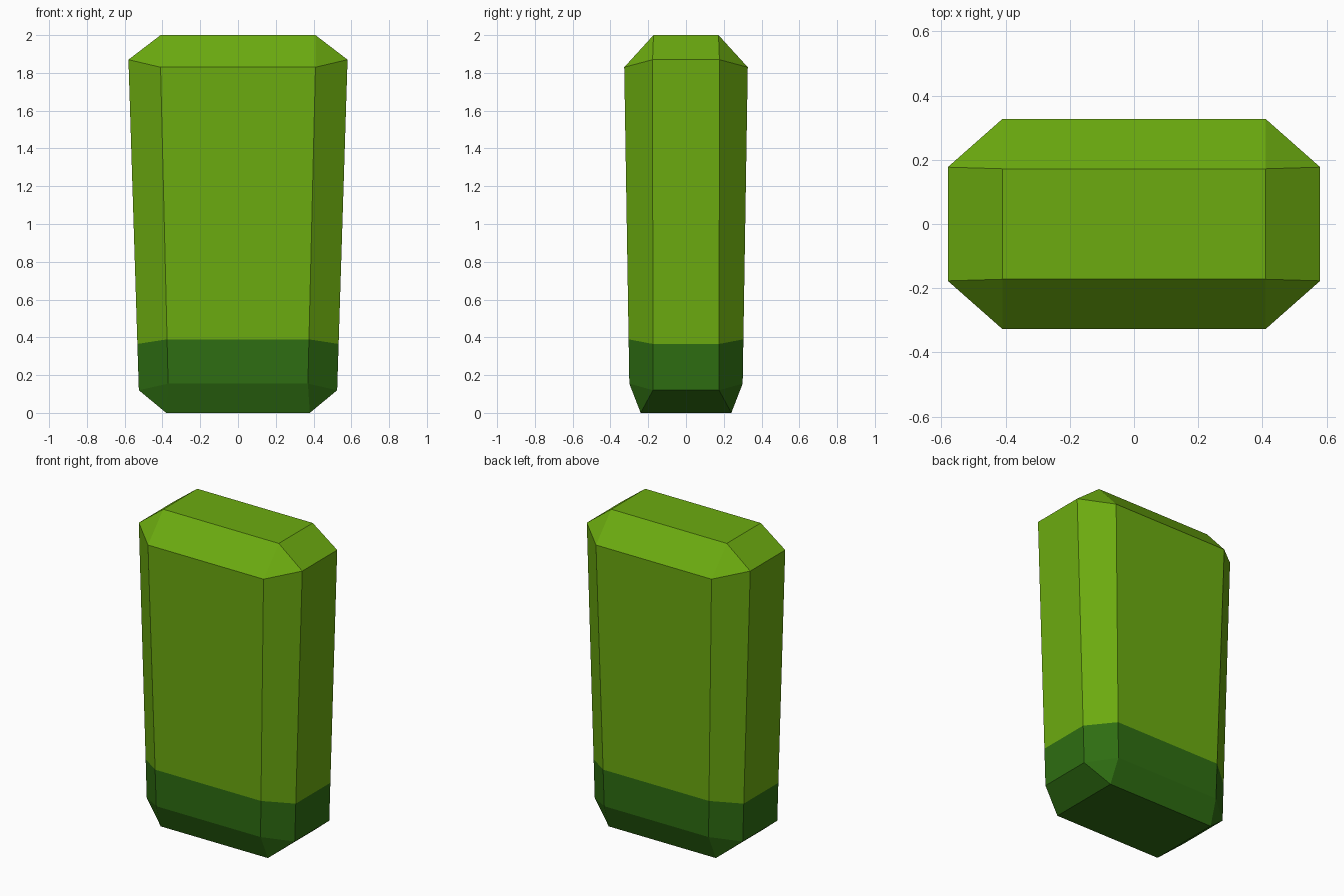
import bpy
import bmesh

cube = bpy.data.objects.get("Cube")
if cube:
    bpy.data.objects.remove(cube, do_unlink=True)


def make_material(name, colour):
    mat = bpy.data.materials.new(name)
    mat.use_nodes = True
    mat.diffuse_color = colour
    mat.node_tree.nodes["Principled BSDF"].inputs["Base Color"].default_value = colour
    return mat


def octagon(front, side):
    """Eight corners, counter-clockwise, from one front and one side corner."""
    (fx, fy, fz), (sx, sy, sz) = front, side
    return [(fx, -fy, fz), (sx, -sy, sz), (sx, sy, sz), (fx, fy, fz),
            (-fx, fy, fz), (-sx, sy, sz), (-sx, -sy, sz), (-fx, -fy, fz)]


def mix(a, b, t):
    return [p + (q - p) * t for p, q in zip(a, b)]


# Corner points of the tapered, chamfered block
low_front, low_side = (0.37, 0.30, 0.155), (0.525, 0.175, 0.12)
high_front, high_side = (0.41, 0.327, 1.83), (0.58, 0.177, 1.87)
split = 0.14
rings = [octagon(low_front, low_side),
         octagon(mix(low_front, high_front, split), mix(low_side, high_side, split)),
         octagon(high_front, high_side)]

bm = bmesh.new()
rings = [[bm.verts.new(p) for p in ring] for ring in rings]


def wall(lower, upper, material):
    for i in range(8):
        j = (i + 1) % 8
        bm.faces.new((lower[i], lower[j], upper[j], upper[i])).material_index = material


def cap(ring, x, y, z, material):
    """Close a ring with a rectangle, sloping sides and corner triangles."""
    c = [bm.verts.new(p) for p in ((x, -y, z), (x, y, z), (-x, y, z), (-x, -y, z))]
    faces = [c]
    for k in range(4):
        a, b = ring[2 * k], ring[2 * k + 1]
        faces.append([a, b, c[k]])
        faces.append([b, ring[(2 * k + 2) % 8], c[(k + 1) % 4], c[k]])
    for f in faces:
        bm.faces.new(f).material_index = material


# Dark foot, light body, and their chamfered ends
wall(rings[0], rings[1], 1)
wall(rings[1], rings[2], 0)
cap(rings[0], 0.38, 0.24, 0.0, 1)
cap(rings[2], 0.41, 0.172, 2.0, 0)
bmesh.ops.recalc_face_normals(bm, faces=bm.faces)

mesh = bpy.data.meshes.new("chamfered_block")
bm.to_mesh(mesh)
bm.free()
mesh.materials.append(make_material("leaf green", (0.15, 0.41, 0.005, 1)))
mesh.materials.append(make_material("dark green", (0.028, 0.155, 0.006, 1)))
block = bpy.data.objects.new("chamfered_block", mesh)
bpy.context.collection.objects.link(block)
